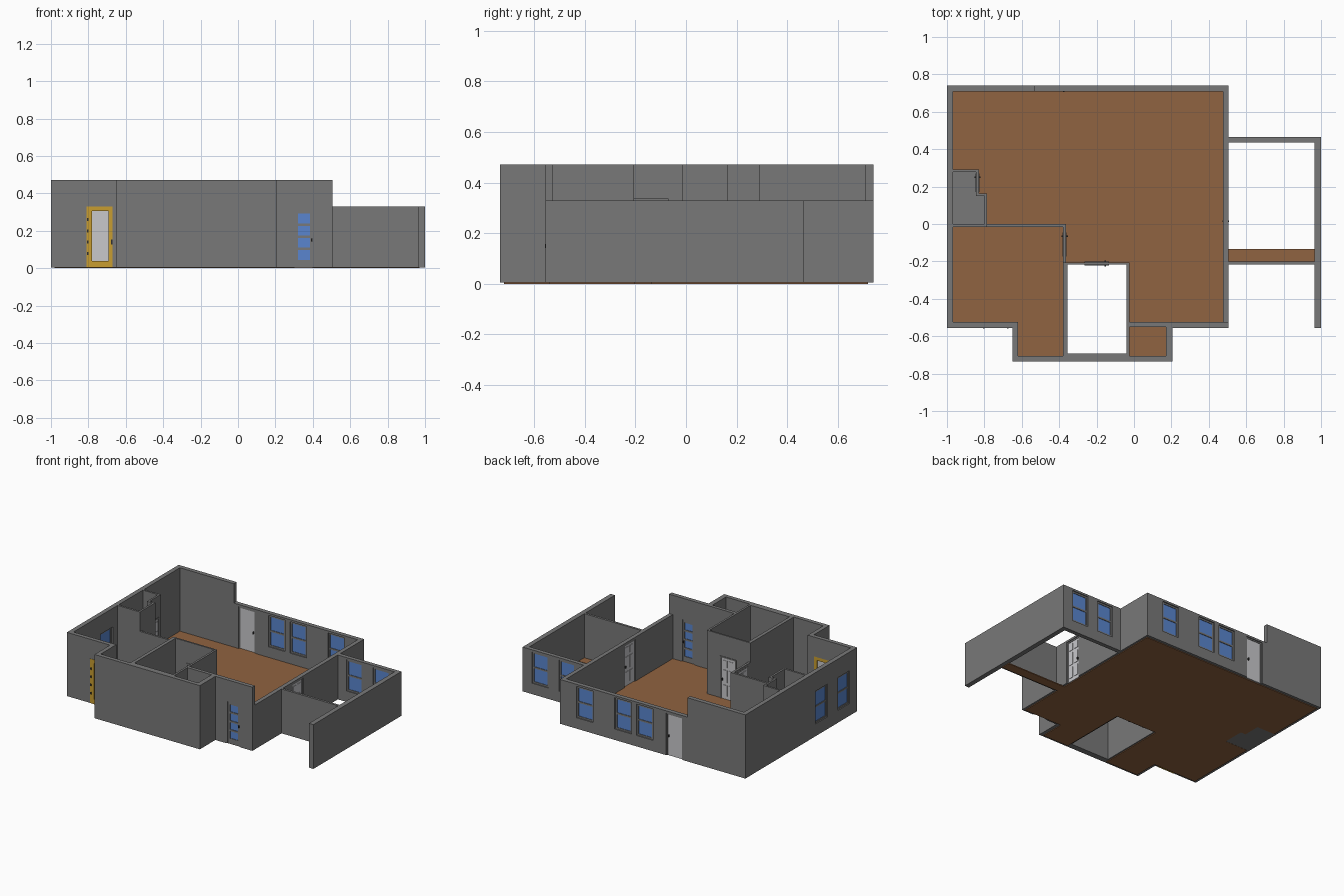
import bpy, bmesh

cube = bpy.data.objects.get("Cube")
if cube:
    bpy.data.objects.remove(cube, do_unlink=True)


def material(name, r, g, b):
    m = bpy.data.materials.new(name)
    m.use_nodes = True
    m.diffuse_color = (r, g, b, 1)
    node = m.node_tree.nodes["Principled BSDF"]
    node.inputs["Base Color"].default_value = (r, g, b, 1)
    node.inputs["Roughness"].default_value = 0.8
    return m


GREY = material("wall grey", .19, .19, .19)
BROWN = material("floor brown", .28, .125, .052)
BLUE = material("glass blue", .10, .235, .62)
WHITE = material("door white", .58, .58, .60)
YELLOW = material("frame yellow", .58, .34, .03)
DARK = material("hardware dark", .03, .03, .03)

BASE, LOW, TALL = .005, .33, .472


def finish(name, bm, mat):
    bmesh.ops.recalc_face_normals(bm, faces=bm.faces)
    mesh = bpy.data.meshes.new(name)
    bm.to_mesh(mesh)
    bm.free()
    mesh.materials.append(mat)
    ob = bpy.data.objects.new(name, mesh)
    bpy.context.scene.collection.objects.link(ob)
    return ob


def slab(name, outline, z0, z1, mat):
    """Extrude a flat outline upward."""
    bm = bmesh.new()
    face = bm.faces.new([bm.verts.new((x, y, z0)) for x, y in outline])
    up = bmesh.ops.extrude_face_region(bm, geom=[face])["geom"]
    bmesh.ops.translate(bm, vec=(0, 0, z1 - z0),
                        verts=[v for v in up if isinstance(v, bmesh.types.BMVert)])
    return finish(name, bm, mat)


def wall(name, axis, s0, s1, c0, c1, z1=TALL, holes=(), z0=BASE, mat=GREY):
    """Panel along an axis, c0 to c1 thick, with rectangular openings (s0, s1, z0, z1)."""
    ss = sorted({s0, s1} | {v for h in holes for v in h[:2]})
    zs = sorted({z0, z1} | {max(v, z0) for h in holes for v in h[2:]})
    put = (lambda s, z: (s, c0, z)) if axis == "x" else (lambda s, z: (c0, s, z))
    bm = bmesh.new()
    grid = {(s, z): bm.verts.new(put(s, z)) for s in ss for z in zs}
    for a, b in zip(ss, ss[1:]):
        for c, d in zip(zs, zs[1:]):
            ms, mz = (a + b) / 2, (c + d) / 2
            if not any(h[0] < ms < h[1] and h[2] < mz < h[3] for h in holes):
                bm.faces.new([grid[a, c], grid[b, c], grid[b, d], grid[a, d]])
    bmesh.ops.delete(bm, geom=[v for v in bm.verts if not v.link_faces], context="VERTS")
    new = bmesh.ops.extrude_face_region(bm, geom=bm.faces[:])["geom"]
    t = c1 - c0
    bmesh.ops.translate(bm, vec=(0, t, 0) if axis == "x" else (t, 0, 0),
                        verts=[v for v in new if isinstance(v, bmesh.types.BMVert)])
    bmesh.ops.dissolve_limit(bm, angle_limit=.01, verts=bm.verts, edges=bm.edges)
    return finish(name, bm, mat)


def window(name, axis, hole, c):
    """Double sash with glass, centred at depth c."""
    s0, s1, z0, z1 = hole
    e, mid = .012, (z0 + z1) / 2
    panes = [(s0 + e, s1 - e, z0 + e, mid - e / 2), (s0 + e, s1 - e, mid + e / 2, z1 - e)]
    wall(name + "_sash", axis, s0, s1, c - .008, c + .008, z1, panes, z0)
    wall(name + "_glass", axis, s0 + e, s1 - e, c - .004, c + .004, z1 - e, z0=z0 + e, mat=BLUE)


def hardware(name, axis, s, z, c, h=.008):
    wall(name, axis, s - .004, s + .004, c - .017, c + .017, z + h, z0=z - h, mat=DARK)


def door(name, axis, hole, c, panelled=True):
    """White leaf in a grey frame, with raised panels on both faces."""
    s0, s1, z0, z1 = hole
    e = .01
    leaf = (s0 + e, s1 - e, z0, z1 - e)
    wall(name + "_frame", axis, s0, s1, c - .01, c + .01, z1, [leaf], z0)
    wall(name + "_leaf", axis, leaf[0], leaf[1], c - .007, c + .007, leaf[3], z0=z0, mat=WHITE)
    if panelled:
        mid = (s0 + s1) / 2
        for i, (a, b) in enumerate([(.03, .11), (.13, .22), (.24, .29)]):
            for side, (l, r) in enumerate([(s0 + .022, mid - .007), (mid + .007, s1 - .022)]):
                wall(f"{name}_panel_{i}_{side}", axis, l, r, c - .010, c + .010, b, z0=a, mat=WHITE)
    hardware(name + "_knob", axis, s1 - .02, .15, c)


# Floors
slab("main_floor", [(-.98, -.54), (-.63, -.54), (-.63, -.72), (-.365, -.72), (-.365, -.21),
                    (-.03, -.21), (-.03, -.72), (.18, -.72), (.18, -.54), (.49, -.54),
                    (.49, .72), (-.98, .72), (-.98, .28), (-.835, .28), (-.835, .155),
                    (-.795, .155), (-.795, 0), (-.98, 0)], 0, .007, BROWN)
slab("closet_floor", [(-.98, 0), (-.795, 0), (-.795, .155), (-.835, .155),
                      (-.835, .28), (-.98, .28)], .001, .007, GREY)
slab("passage_floor", [(.49, -.205), (.97, -.205), (.97, -.135), (.49, -.135)], 0, .007, BROWN)

# Openings
WZ = (.085, .315)
back_windows = [(a, b, *WZ) for a, b in [(-.25, -.115), (-.075, .06), (.235, .37)]]
back_door = (-.49, -.355, BASE, .315)
wing_windows = [(a, b, *WZ) for a, b in [(.575, .705), (.79, .925)]]
side_windows = [(a, b, .095, .335) for a, b in [(-.465, -.335), (-.21, -.07)]]
patio_door = (-.81, -.67, BASE, .33)
front_door = (.29, .41, BASE, .325)
passage_door = (-.095, .035, BASE, .315)
store_door = (-.265, -.135, BASE, .315)
bedroom_door = (-.175, -.045, BASE, .315)
closet_door = (.17, .27, BASE, .315)

# Outer walls
wall("left_wall", "y", -.555, .74, -1, -.967, holes=side_windows)
wall("back_wall_tall", "x", -.967, -.53, .708, .74)
wall("back_wall_low", "x", -.53, .505, .708, .74, LOW, back_windows + [back_door])
wall("right_wall", "y", -.525, .708, .475, .505, LOW, [passage_door])
wall("front_wall_left", "x", -.967, -.62, -.555, -.525, holes=[patio_door])
wall("front_wall_right", "x", .17, .505, -.555, -.525, holes=[front_door])
wall("bay_left_wall", "y", -.735, -.555, -.65, -.62)
wall("bay_right_wall", "y", -.735, -.555, .17, .205)
wall("bay_front_wall", "x", -.62, .17, -.735, -.705)
wall("store_front_lining", "x", -.355, -.04, -.705, -.692)

# Inner walls
wall("store_left_wall", "y", -.705, -.205, -.38, -.355)
wall("hall_wall", "y", -.205, 0, -.38, -.363, LOW, [bedroom_door])
wall("store_back_wall", "x", -.355, -.025, -.217, -.205, holes=[store_door])
wall("store_right_wall", "y", -.705, -.217, -.04, -.025)
wall("entry_closet_wall", "x", -.025, .17, -.55, -.525)
wall("bedroom_wall_tall", "x", -.967, -.785, -.015, 0)
wall("bedroom_wall_low", "x", -.785, -.363, -.015, 0, LOW)
wall("closet_back_wall", "x", -.967, -.83, .278, .292)
wall("closet_side_wall", "y", .15, .278, -.844, -.83, holes=[closet_door])
wall("closet_step_wall", "x", -.83, -.785, .15, .164)
wall("closet_end_wall", "y", 0, .15, -.8, -.785)

# Side wing
wall("wing_back_wall", "x", .505, 1, .435, .465, LOW, wing_windows)
wall("wing_side_wall", "y", -.555, .435, .965, 1, LOW)
wall("wing_front_wall", "x", .505, .965, -.217, -.2, LOW)

# Windows
for label, axis, holes, c in [("back", "x", back_windows, .724), ("wing", "x", wing_windows, .45),
                              ("side", "y", side_windows, -.984)]:
    for i, h in enumerate(holes):
        window(f"{label}_window_{i + 1}", axis, h, c)

# White doors
door("back_door", "x", back_door, .724, panelled=False)
door("passage_door", "y", passage_door, .49)
door("store_door", "x", store_door, -.211)
door("bedroom_door", "y", bedroom_door, -.371)
door("closet_door", "y", closet_door, -.837)

# Patio door with yellow frame, hinges and handle
pane = (-.78, -.692, .04, .305)
wall("patio_door_frame", "x", -.81, -.67, -.557, -.527, .33, [pane], mat=YELLOW)
wall("patio_door_pane", "x", pane[0], pane[1], -.546, -.538, pane[3], z0=pane[2], mat=WHITE)
for i in range(4):
    hardware(f"patio_hinge_{i + 1}", "x", -.804, .08 + .06 * i, -.542)
hardware("patio_handle", "x", -.676, .14, -.542, .014)

# Front door with four glass lights
lights = [(.32, .385, z, z + .052) for z in (.045, .11, .175, .24)]
wall("front_door_frame", "x", .29, .41, -.552, -.528, .325, [(.302, .398, BASE, .313)])
wall("front_door_leaf", "x", .302, .398, -.547, -.533, .313, lights)
for i, (a, b, c, d) in enumerate(lights):
    wall(f"front_door_light_{i + 1}", "x", a, b, -.543, -.537, d, z0=c, mat=BLUE)
hardware("front_door_knob", "x", .393, .15, -.54)
